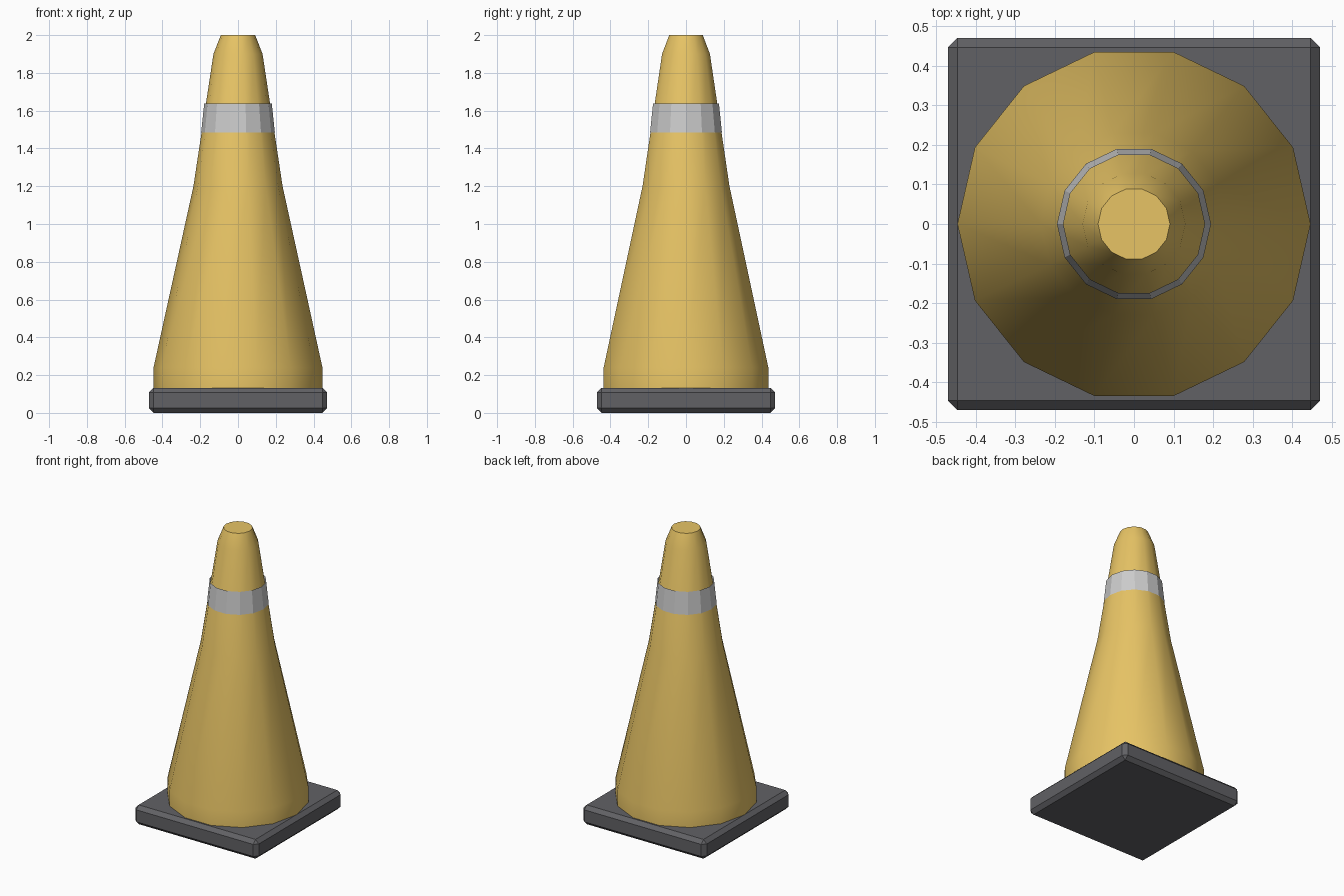
import bpy, bmesh, math

if "Cube" in bpy.data.objects:
    bpy.data.objects.remove(bpy.data.objects["Cube"])

SIDES = 14


def material(name, color):
    m = bpy.data.materials.new(name)
    m.diffuse_color = color
    m.use_nodes = True
    m.node_tree.nodes["Principled BSDF"].inputs["Base Color"].default_value = m.diffuse_color
    return m


def add_object(name, bm, mat):
    mesh = bpy.data.meshes.new(name)
    bm.to_mesh(mesh)
    bm.free()
    mesh.materials.append(mat)
    ob = bpy.data.objects.new(name, mesh)
    bpy.context.collection.objects.link(ob)
    return ob


def lathe(profile, cap_top=False):
    """Stack rings of (radius, z) and bridge them into a surface."""
    bm = bmesh.new()
    rings = []
    for r, z in profile:
        angles = [2 * math.pi * i / SIDES for i in range(SIDES)]
        rings.append([bm.verts.new((r * math.cos(a), r * math.sin(a), z)) for a in angles])
    for lo, hi in zip(rings, rings[1:]):
        for i in range(SIDES):
            j = (i + 1) % SIDES
            bm.faces.new((lo[i], lo[j], hi[j], hi[i]))
    if cap_top:
        bm.faces.new(rings[-1])
    return bm


yellow = material("yellow_plastic", (0.80, 0.55, 0.13, 1))
dark = material("dark_rubber", (0.12, 0.12, 0.13, 1))
white = material("reflective_white", (0.75, 0.75, 0.74, 1))

# Square base slab with chamfered edges
bm = bmesh.new()
bmesh.ops.create_cube(bm, size=1)
bmesh.ops.scale(bm, vec=(0.943, 0.943, 0.133), verts=bm.verts)
bmesh.ops.translate(bm, vec=(0, 0, 0.0665), verts=bm.verts)
bmesh.ops.bevel(bm, geom=bm.edges[:], offset=0.025, segments=1, affect='EDGES')
add_object("base", bm, dark)

# Cone body with closed flat tip
cone = add_object("cone_body", lathe(
    [(0.447, 0.133), (0.447, 0.24), (0.236, 1.2), (0.13, 1.9), (0.091, 2.0)],
    cap_top=True), yellow)
bpy.context.view_layer.objects.active = cone
cone.select_set(True)
bpy.ops.object.shade_smooth_by_angle(angle=math.radians(35))

# Flat-shaded reflective band
add_object("reflective_band", lathe([(0.195, 1.485), (0.179, 1.637)]), white)
